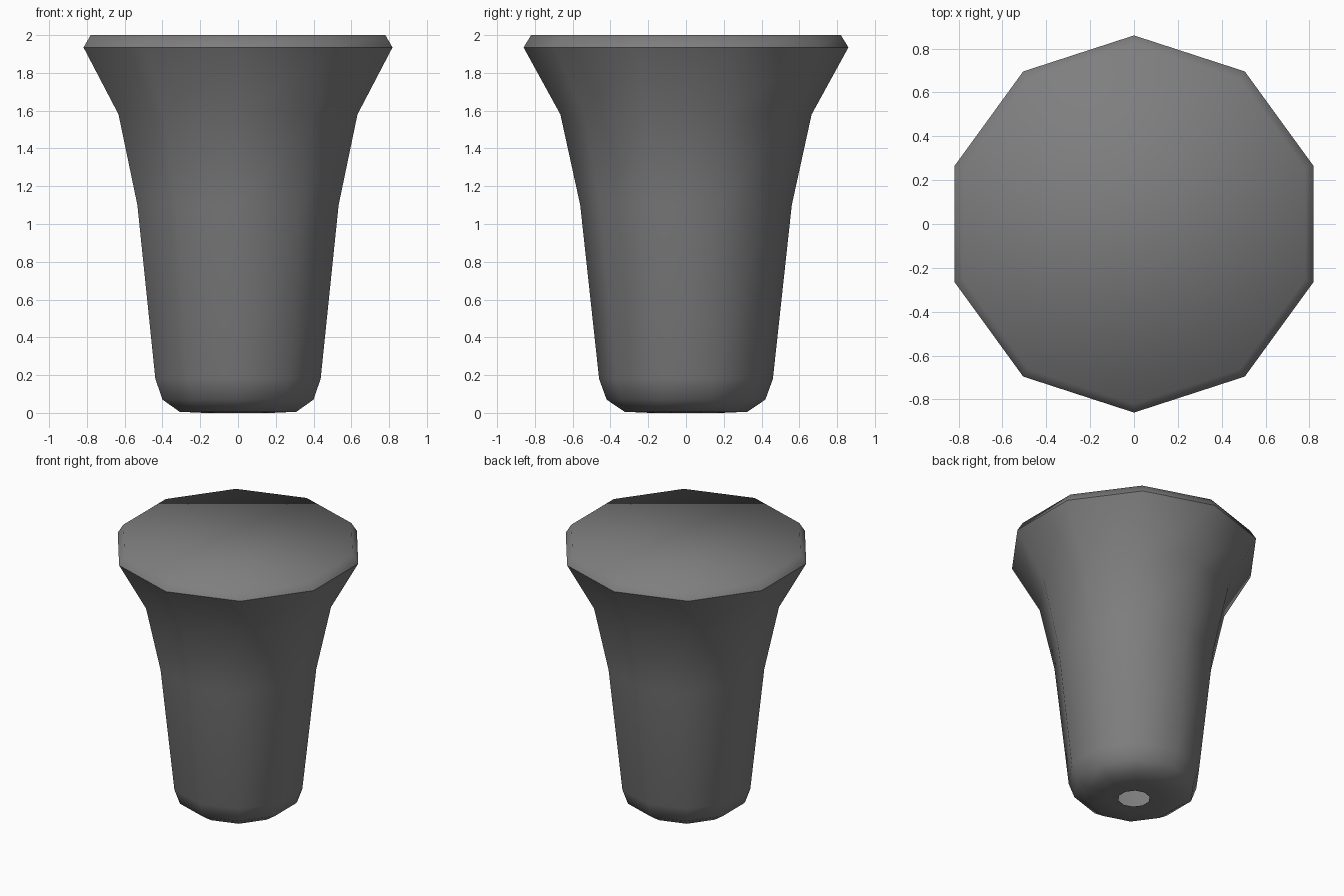
import bpy, bmesh
from math import sin, cos, tau

if "Cube" in bpy.data.objects:
    bpy.data.objects.remove(bpy.data.objects["Cube"])

SIDES = 10

# Plain grey surface
grey = bpy.data.materials.new("mid grey")
grey.use_nodes = True
colour = (0.21, 0.21, 0.21, 1)
grey.diffuse_color = colour
grey.node_tree.nodes["Principled BSDF"].inputs["Base Color"].default_value = colour

# Radius and height from the small open hole underneath up to the bevelled cap
profile = [(0.11, 0.0), (0.19, 0.0), (0.325, 0.006), (0.42, 0.07), (0.46, 0.18),
           (0.56, 1.1), (0.665, 1.58), (0.86, 1.935), (0.82, 2.0)]
RIM = 7

bm = bmesh.new()
rings = []
for r, z in profile:
    angles = [tau * (i / SIDES + 0.25) for i in range(SIDES)]
    rings.append([bm.verts.new((r * cos(a), r * sin(a), z)) for a in angles])

for low, high in zip(rings, rings[1:]):
    for i in range(SIDES):
        j = (i + 1) % SIDES
        bm.faces.new((low[i], low[j], high[j], high[i]))
bm.faces.new(rings[-1])

# Smooth sides with one crisp edge around the widest rim
for face in bm.faces:
    face.smooth = True
for i in range(SIDES):
    bm.edges.get((rings[RIM][i], rings[RIM][i - 1])).smooth = False

mesh = bpy.data.meshes.new("flared_knob")
bm.to_mesh(mesh)
bm.free()
mesh.materials.append(grey)
knob = bpy.data.objects.new("flared_knob", mesh)
bpy.context.collection.objects.link(knob)
